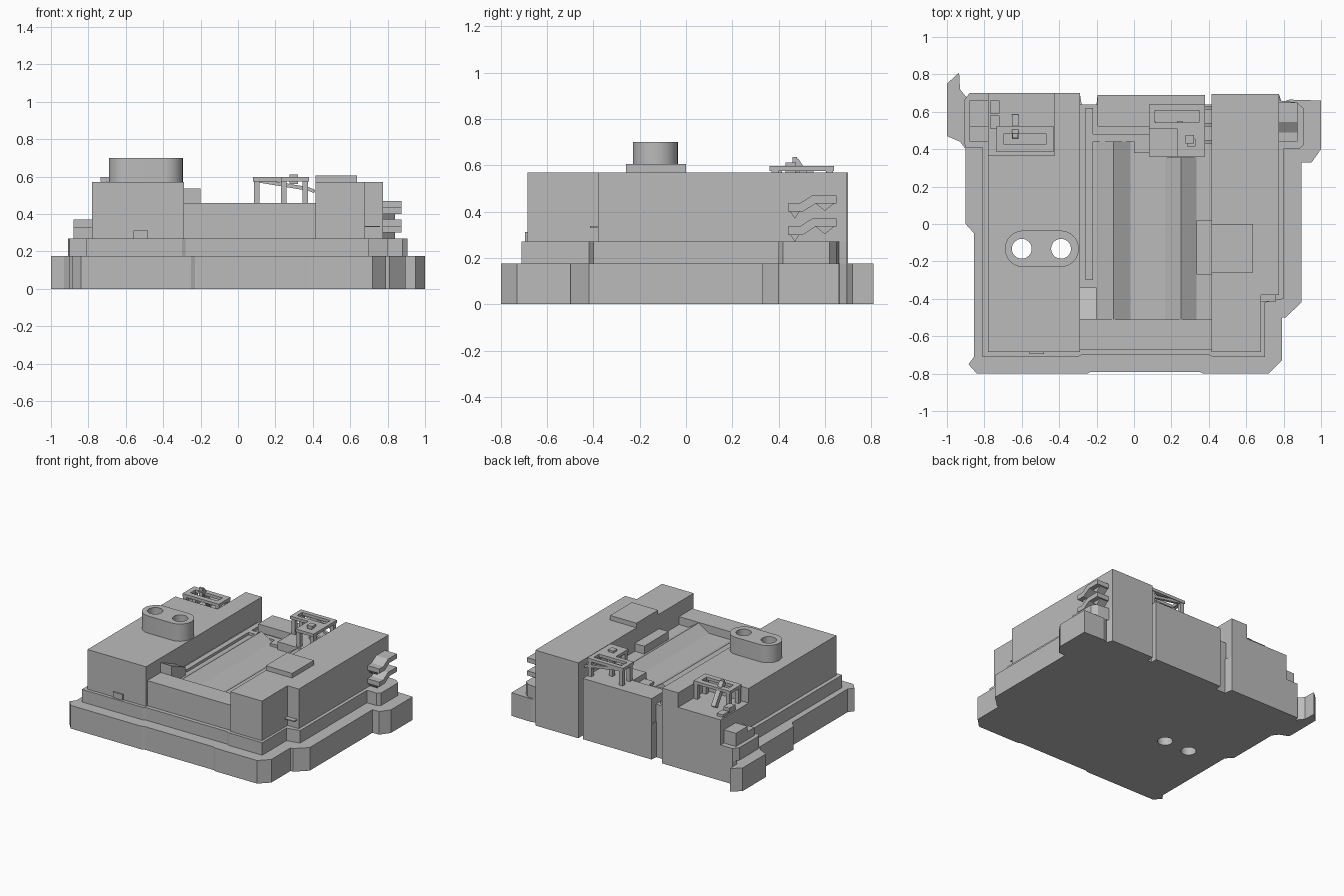
import bpy, bmesh, math
from mathutils import Vector

cube = bpy.data.objects.get("Cube")
if cube:
    bpy.data.objects.remove(cube, do_unlink=True)

grey = bpy.data.materials.new("plain_grey")
grey.use_nodes = True
grey.diffuse_color = (0.5, 0.5, 0.5, 1)
grey.node_tree.nodes["Principled BSDF"].inputs["Base Color"].default_value = (0.5, 0.5, 0.5, 1)


def finish(name, bm):
    bmesh.ops.recalc_face_normals(bm, faces=bm.faces)
    mesh = bpy.data.meshes.new(name)
    bm.to_mesh(mesh)
    bm.free()
    mesh.materials.append(grey)
    ob = bpy.data.objects.new(name, mesh)
    bpy.context.collection.objects.link(ob)
    return ob


def prism(name, outline, lo, hi, axis="z"):
    """Extrude a 2D outline along an axis."""
    place = {"z": lambda a, b: (a, b, lo),
             "y": lambda a, b: (a, lo, b),
             "x": lambda a, b: (lo, a, b)}[axis]
    step = {"z": (0, 0, hi - lo), "y": (0, hi - lo, 0), "x": (hi - lo, 0, 0)}[axis]
    bm = bmesh.new()
    face = bm.faces.new([bm.verts.new(place(*p)) for p in outline])
    ext = bmesh.ops.extrude_face_region(bm, geom=[face])
    verts = [g for g in ext["geom"] if isinstance(g, bmesh.types.BMVert)]
    bmesh.ops.translate(bm, verts=verts, vec=step)
    return finish(name, bm)


def boxes(name, *extents):
    """One object made of boxes given as x0, x1, y0, y1, z0, z1."""
    bm = bmesh.new()
    for x0, x1, y0, y1, z0, z1 in extents:
        new = bmesh.ops.create_cube(bm, size=1)["verts"]
        bmesh.ops.scale(bm, verts=new, vec=(x1 - x0, y1 - y0, z1 - z0))
        bmesh.ops.translate(bm, verts=new,
                            vec=((x0 + x1) / 2, (y0 + y1) / 2, (z0 + z1) / 2))
    return finish(name, bm)


def frame(x0, x1, y0, y1, rim, z0, z1):
    """Four bars around a rectangular opening."""
    return [(x0, x1, y0, y0 + rim, z0, z1), (x0, x1, y1 - rim, y1, z0, z1),
            (x0, x0 + rim, y0 + rim, y1 - rim, z0, z1),
            (x1 - rim, x1, y0 + rim, y1 - rim, z0, z1)]


def bar(name, start, end, width):
    """Square bar between two points."""
    a, b = Vector(start), Vector(end)
    bm = bmesh.new()
    bmesh.ops.create_cube(bm, size=1)
    bmesh.ops.scale(bm, verts=bm.verts, vec=(width, width, (b - a).length))
    bm.transform((b - a).to_track_quat("Z", "Y").to_matrix().to_4x4())
    bmesh.ops.translate(bm, verts=bm.verts, vec=(a + b) / 2)
    return finish(name, bm)


# Shared rear edge with two vertical notches, from left to right along x
BACK = [(-.29, .70), (-.28, .64), (-.2, .64), (-.195, .69), (.38, .69),
        (.38, .64), (.415, .64), (.415, .695), (.775, .695)]

# Stepped base
base = prism("base_plate", [
    (-1, .75), (-.935, .81), (-.93, .72), (-.89, .67), (-.88, .70)] + BACK + [
    (.79, .65), (.83, .665), (1, .66), (1, .4), (.95, .33), (.895, .33),
    (.895, -.42), (.81, -.5), (.79, -.5), (.79, -.73), (.72, -.8), (.37, -.8),
    (.35, -.79), (-.23, -.79), (-.25, -.8), (-.84, -.8), (-.885, -.75),
    (-.855, -.71), (-.855, -.05), (-.9, 0), (-.9, .4), (-.93, .44), (-1, .47)], 0, .175)
tier = prism("second_tier", [(-.91, .66), (-.88, .70)] + BACK + [
    (.78, .66), (.87, .65), (.905, .62), (.905, .42), (.88, .4), (.8, .4),
    (.8, -.4), (.7, -.42), (.7, -.71), (.42, -.71), (.4, -.7), (-.28, -.7),
    (-.3, -.71), (-.81, -.71), (-.81, .41), (-.9, .41), (-.91, .44)], .175, .27)

# Tall side blocks
left = prism("right_hand_block", [
    (-.78, -.685), (-.29, -.685), (-.29, .7), (-.425, .7), (-.425, .365),
    (-.78, .365)], .27, .57)
boxes("rear_recess_floor", (-.78, -.425, .365, .7, .27, .46))
prism("left_hand_block", [
    (.415, -.685), (.68, -.685), (.68, -.38), (.775, -.38), (.775, .695),
    (.415, .695)], .27, .57)
boxes("top_pad", (.415, .635, -.26, 0, .57, .605))
boxes("inner_pad", (.335, .415, -.27, .02, .27, .46))

# Central channel
boxes("channel_floor", (-.29, .415, -.51, .64, .27, .4))
boxes("front_wall", (-.29, .415, -.67, -.51, .27, .46))
boxes("rear_wall", (-.195, .38, .52, .69, .27, .46), (.08, .38, .36, .52, .4, .46))
for side, x0, x1, end in (("right", -.2, -.02, .44), ("left", .165, .335, .355)):
    prism(side + "_ridge", [(x0, .4), (x1, .4), ((x0 + x1) / 2, .457)], -.51, end, "y")
prism("ramp", [(-.51, .4), (-.34, .4), (-.34, .46), (-.51, .535)], -.29, -.2, "x")
boxes("channel_rib", (-.26, -.22, -.3, .62, .4, .42), (-.22, 0, .44, .48, .4, .42),
      (0, .13, .38, .48, .4, .42))

# Double-hole lug
radius, cx, cy = .0975, (-.5925, -.3925), -.1325
lug_outline = []
for centre, first in ((cx[1], -90), (cx[0], 90)):
    for i in range(17):
        a = math.radians(first + i * 180 / 16)
        lug_outline.append((centre + radius * math.cos(a), cy + radius * math.sin(a)))
lug = prism("double_hole_lug", lug_outline, .57, .7)

# Drill both holes through the whole stack
for x in (-.6, -.39):
    circle = [(x + .053 * math.cos(i * math.tau / 32), cy + .053 * math.sin(i * math.tau / 32))
              for i in range(32)]
    cutter = prism("hole_cutter", circle, -.1, .9)
    cutter.hide_render = True
    for ob in (base, tier, left, lug):
        mod = ob.modifiers.new("hole", "BOOLEAN")
        mod.operation = "DIFFERENCE"
        mod.solver = "EXACT"
        mod.object = cutter
        bpy.context.view_layer.objects.active = ob
        bpy.ops.object.modifier_apply(modifier=mod.name)
    bpy.data.objects.remove(cutter, do_unlink=True)
for ob in (base, tier, left, lug):
    bpy.ops.object.select_all(action="DESELECT")
    ob.select_set(True)
    bpy.context.view_layer.objects.active = ob
    bpy.ops.object.shade_smooth_by_angle(angle=math.radians(20))

# Raised frame over the rear recess
posts = [(x, x + .03, y, y + .03, .46, .575) for x in (-.73, -.46) for y in (.385, .49)]
boxes("recess_frame", *frame(-.735, -.43, .385, .525, .04, .575, .597), *posts)
bar("recess_lever", (-.635, .57, .47), (-.635, .47, .62), .035)
boxes("recess_studs", (-.77, -.72, .51, .58, .46, .5), (-.77, -.72, .59, .66, .46, .48),
      (-.65, -.62, .46, .48, .57, .635))

# Raised frame over the rear wall
posts = [(x, x + .03, y, y + .03, .46, .575)
         for x, y in ((.085, .52), (.085, .605), (.23, .37), (.23, .52),
                      (.345, .37), (.345, .605))]
boxes("wall_frame", *frame(.08, .38, .51, .64, .033, .575, .597),
      *frame(.23, .38, .36, .51, .055, .575, .597), (.275, .32, .43, .475, .56, .612), *posts)
for y in (.44, .53, .62):
    bar("wall_frame_spike", (.35, y, .545), (.41, y, .52), .018)
bar("wall_frame_brace", (.1, .625, .58), (.37, .625, .535), .02)

# Zigzag clips on the left-hand side
for name, z in (("lower_clip", .3), ("upper_clip", .4)):
    prism(name, [(.44, z), (.44, z + .035), (.49, z + .035), (.545, z + .07),
                 (.65, z + .07), (.65, z + .035), (.56, z + .035), (.505, z)],
          .77, .875, "x")
    prism(name + "_wedge", [(.56, z + .035), (.64, z + .035), (.6, z + .003)], .77, .84, "x")
    prism(name + "_foot", [(.45, z), (.49, z), (.47, z - .03)], .77, .84, "x")

# Small blocks and tabs
boxes("rear_side_step", (-.88, -.78, .44, .66, .27, .33), (-.88, -.78, .52, .66, .33, .37))
boxes("front_tab", (-.56, -.48, -.695, -.685, .27, .312))
boxes("side_tab", (.68, .76, -.415, -.375, .33, .337))
